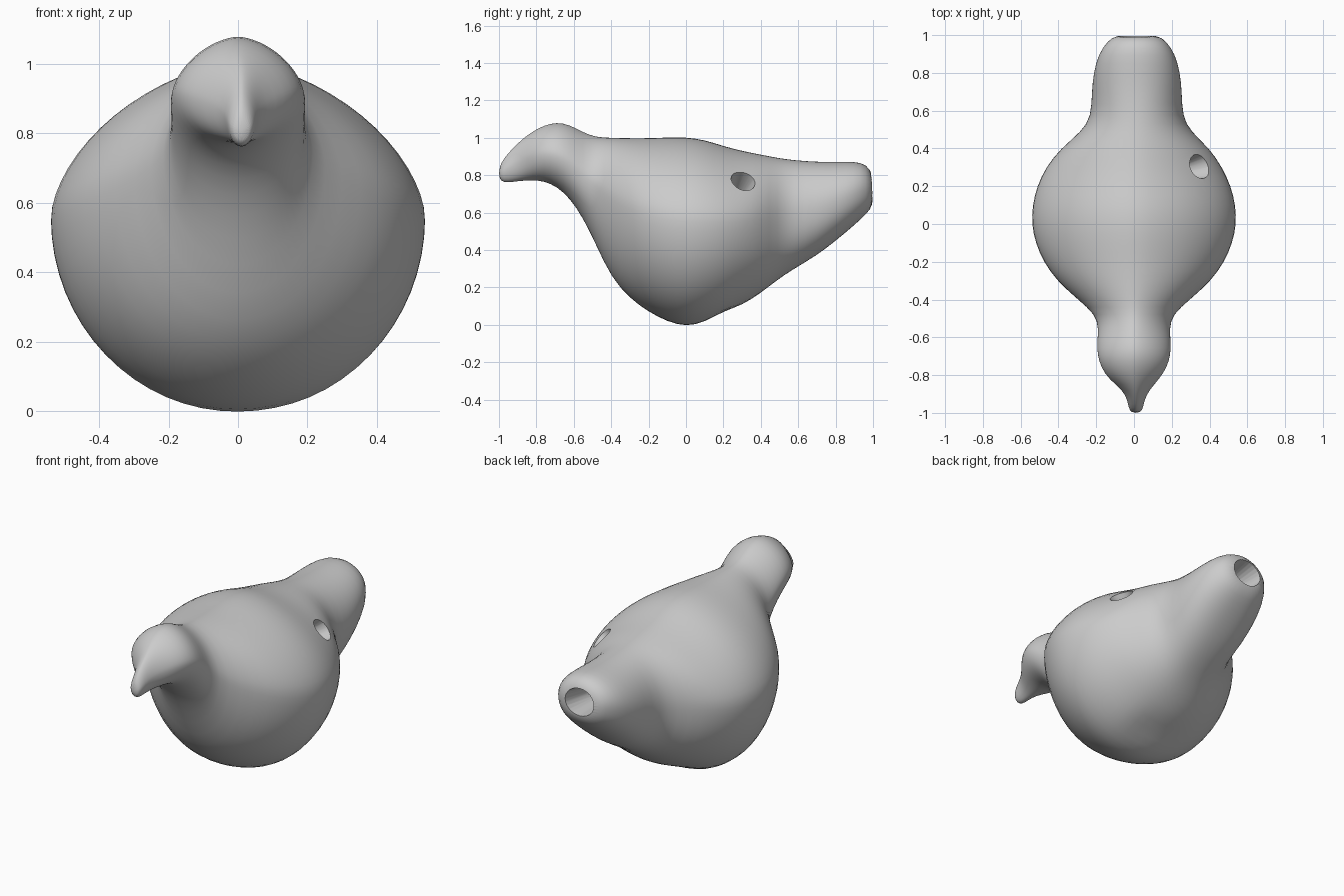
import bpy, bmesh, math
from mathutils import Vector

if "Cube" in bpy.data.objects:
    bpy.data.objects.remove(bpy.data.objects["Cube"])

# Bird body stations: y, half width, bottom z, top z, relative height of the widest point
STATIONS = [
    (-1.00, .024, .780, .840, .5), (-.975, .038, .760, .890, .5), (-.93, .046, .763, .940, .5),
    (-.88, .070, .770, .990, .5), (-.82, .135, .772, 1.035, .5), (-.76, .175, .768, 1.067, .5),
    (-.69, .196, .738, 1.085, .5), (-.62, .195, .675, 1.070, .5), (-.55, .190, .570, 1.030, .52),
    (-.48, .204, .425, 1.004, .55), (-.40, .298, .250, 1.002, .56), (-.30, .412, .138, 1.000, .56),
    (-.20, .482, .066, 1.000, .56), (-.10, .525, .014, 1.005, .56), (0, .546, -.014, 1.006, .56),
    (.10, .541, .000, .992, .56), (.20, .517, .038, .958, .56), (.30, .470, .098, .932, .55),
    (.40, .397, .168, .912, .54), (.49, .290, .240, .894, .52), (.57, .242, .294, .882, .5),
    (.70, .240, .370, .872, .5), (.80, .230, .448, .872, .5), (.90, .204, .532, .874, .5),
    (.965, .158, .592, .860, .5), (1.003, .112, .640, .800, .5),
]
SEGMENTS = 32


def power(v, e):
    return math.copysign(abs(v) ** e, v)


def ring(bm, y, w, z0, z1, f):
    """Superellipse: peaked back on head and belly, fuller underside on the tail"""
    mid = z0 + (z1 - z0) * f
    tail = min(max((y - .3) / .25, 0), 1)
    cx = .015 * tail + .01 * (y < -.85)
    verts = []
    for i in range(SEGMENTS):
        a = 2 * math.pi * i / SEGMENTS
        c, s = math.cos(a), math.sin(a)
        e = 2 / (1.68 + .32 * tail) if s > 0 else 2 / (2 + .3 * tail)
        h = z1 - mid if s > 0 else mid - z0
        verts.append(bm.verts.new((cx + w * power(c, e), y, mid + h * power(s, e))))
    return verts


# Body: head, belly and tail lofted in one skin
bm = bmesh.new()
rings = [ring(bm, *s) for s in STATIONS]
for a, b in zip(rings, rings[1:]):
    for i in range(SEGMENTS):
        j = (i + 1) % SEGMENTS
        bm.faces.new((a[i], a[j], b[j], b[i]))
bm.faces.new(rings[0])
bm.faces.new(rings[-1])

# Shallow finger dents pressed into the underside
for v in bm.verts:
    if v.co.z < .4:
        for cx, cy, depth in ((.05, .18, .05), (-.12, .2, .03)):
            d2 = (v.co.x - cx) ** 2 + (v.co.y - cy) ** 2
            v.co.z += depth * math.exp(-d2 / .006)
bmesh.ops.recalc_face_normals(bm, faces=bm.faces)
mesh = bpy.data.meshes.new("bird_whistle")
bm.to_mesh(mesh)
bm.free()
bird = bpy.data.objects.new("bird_whistle", mesh)
bpy.context.collection.objects.link(bird)
bird.modifiers.new("smooth", 'SUBSURF').levels = 1


# Tapered hole cutters: wide at the surface, narrow inside
def hole(name, mouth, inward, r_out, r_in, depth, squash=1.0):
    d = Vector(inward).normalized()
    over = .06
    flare = r_out + (r_out - r_in) * over / depth
    bpy.ops.mesh.primitive_cone_add(vertices=24, radius1=flare, radius2=r_in, depth=depth + over,
                                    location=Vector(mouth) + d * (depth - over) / 2)
    cutter = bpy.context.object
    cutter.name = name
    cutter.rotation_euler = d.to_track_quat('Z', 'Y').to_euler()
    cutter.scale.y = squash
    cutter.hide_render = True
    cutter.hide_set(True)
    mod = bird.modifiers.new(name, 'BOOLEAN')
    mod.object = cutter
    mod.solver = 'EXACT'
    return cutter


cutters = [
    hole("mouth_hole_cutter", (.01, 1.0, .735), (0, -1, -.1), .095, .05, .3, .85),
    hole("finger_hole_cutter", (.36, .31, .78), (-.75, -.2, -.5), .07, .035, .2),
]

# Bake the modifiers, then shade smooth with crisp hole rims
bpy.ops.object.select_all(action='DESELECT')
bpy.context.view_layer.objects.active = bird
bird.select_set(True)
for mod in list(bird.modifiers):
    bpy.ops.object.modifier_apply(modifier=mod.name)
for c in cutters:
    bpy.data.objects.remove(c)
bpy.ops.object.shade_smooth_by_angle(angle=math.radians(40))
